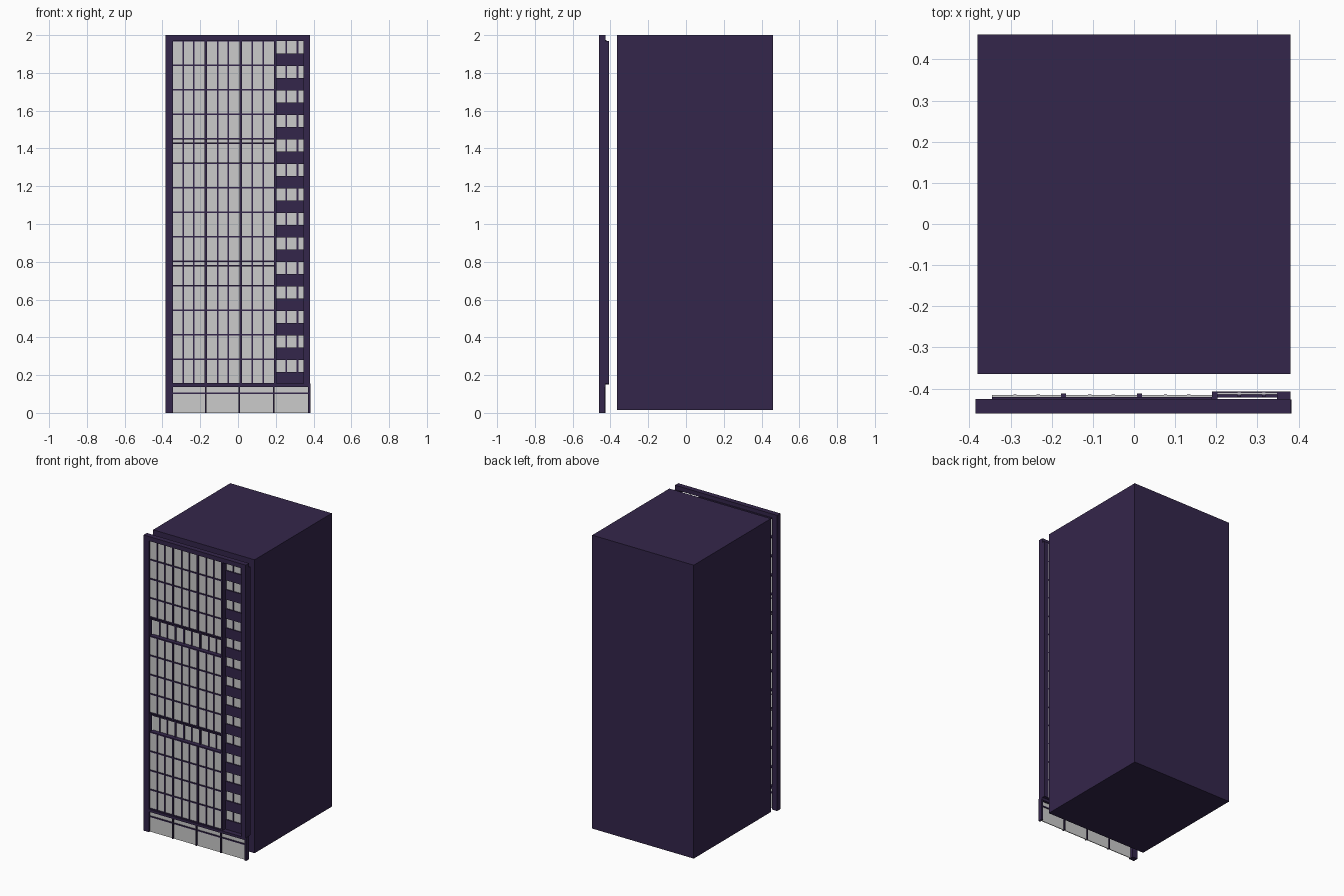
import bpy, bmesh

if "Cube" in bpy.data.objects:
    bpy.data.objects.remove(bpy.data.objects["Cube"])

dark = bpy.data.materials.new("dark_cladding")
dark.diffuse_color = (0.034, 0.019, 0.07, 1)
dark.use_nodes = True
dark.node_tree.nodes["Principled BSDF"].inputs["Base Color"].default_value = dark.diffuse_color


def boxes(name, items, mat=None):
    """One object made of boxes given as (x0, x1, y0, y1, z0, z1)."""
    bm = bmesh.new()
    for x0, x1, y0, y1, z0, z1 in items:
        vs = bmesh.ops.create_cube(bm, size=1)["verts"]
        for v in vs:
            v.co.x = x1 if v.co.x > 0 else x0
            v.co.y = y1 if v.co.y > 0 else y0
            v.co.z = z1 if v.co.z > 0 else z0
    me = bpy.data.meshes.new(name)
    bm.to_mesh(me)
    bm.free()
    ob = bpy.data.objects.new(name, me)
    bpy.context.collection.objects.link(ob)
    if mat:
        me.materials.append(mat)
    return ob


Z0, Z1, FLOORS = 0.155, 1.97, 14
H = (Z1 - Z0) / FLOORS
RECESSED = (4, 9)
BAYS = [(-0.345, -0.177), (-0.165, 0.007), (0.02, 0.19)]

# Tower body
boxes("tower_body", [(-0.38, 0.38, -0.365, 0.46, 0.015, 2.0)], dark)

# Facade surround: left pilaster, right pier, divider and top beam
boxes("left_pilaster", [(-0.385, -0.345, -0.46, -0.425, 0, 2.0)], dark)
boxes("right_pier", [(0.347, 0.38, -0.46, -0.407, Z0, Z1)], dark)
boxes("divider_pier", [(0.19, 0.203, -0.455, -0.407, Z0, Z1)], dark)
boxes("top_beam", [(-0.345, 0.38, -0.46, -0.425, Z1, 2.0)], dark)

# Main curtain wall, with two set-back storeys
glass, bars, slabs = [], [], []
for i in range(FLOORS + 1):
    z = Z0 + i * H
    slabs.append((-0.345, 0.19, -0.452, -0.42, z - 0.004, z + 0.004))
for i in range(FLOORS):
    z, top = Z0 + i * H, Z0 + (i + 1) * H
    back = i in RECESSED
    yg = -0.42 if back else -0.446
    if back:
        bars.append((-0.345, 0.19, yg - 0.008, yg + 0.003, top - 0.027, top - 0.019))
    for a, b in BAYS:
        glass.append((a, b, yg, yg + 0.004, z, top))
        for k in (1, 2):
            x = a + (b - a) * k / 3
            bars.append((x - 0.004, x + 0.004, yg - 0.006, yg + 0.006, z, top))
    for (_, a), (b, _) in zip(BAYS, BAYS[1:]):
        bars.append((a, b, yg - 0.008, yg + 0.008, z, top))
boxes("curtain_glass", glass)
boxes("curtain_mullions", bars, dark)
boxes("floor_slabs", slabs, dark)

# Right window column: panes set back, with spandrels below each window
panes, spandrels, posts = [], [], []
for i in range(FLOORS):
    z, top = Z0 + i * H, Z0 + (i + 1) * H
    panes.append((0.203, 0.347, -0.414, -0.41, z, top))
    spandrels.append((0.203, 0.347, -0.422, -0.414, z, top - 0.067))
    spandrels.append((0.203, 0.347, -0.422, -0.407, z - 0.004, z + 0.004))
for x in (0.256, 0.315):
    posts.append((x - 0.004, x + 0.004, -0.42, -0.407, Z0, Z1))
boxes("side_panes", panes)
boxes("side_spandrels", spandrels, dark)
boxes("side_mullions", posts, dark)

# Ground floor shopfront
boxes("shopfront_glass", [(-0.345, 0.375, -0.449, -0.444, 0, 0.14)])
front = [(x - 0.004, x + 0.004, -0.457, -0.436, 0, 0.14) for x in (-0.17, 0.007, 0.19)]
front.append((0.37, 0.383, -0.46, -0.43, 0, 0.14))
front.append((-0.345, 0.375, -0.455, -0.438, 0.101, 0.109))
front.append((-0.345, 0.383, -0.46, -0.427, 0.138, Z0))
boxes("shopfront_frame", front, dark)
